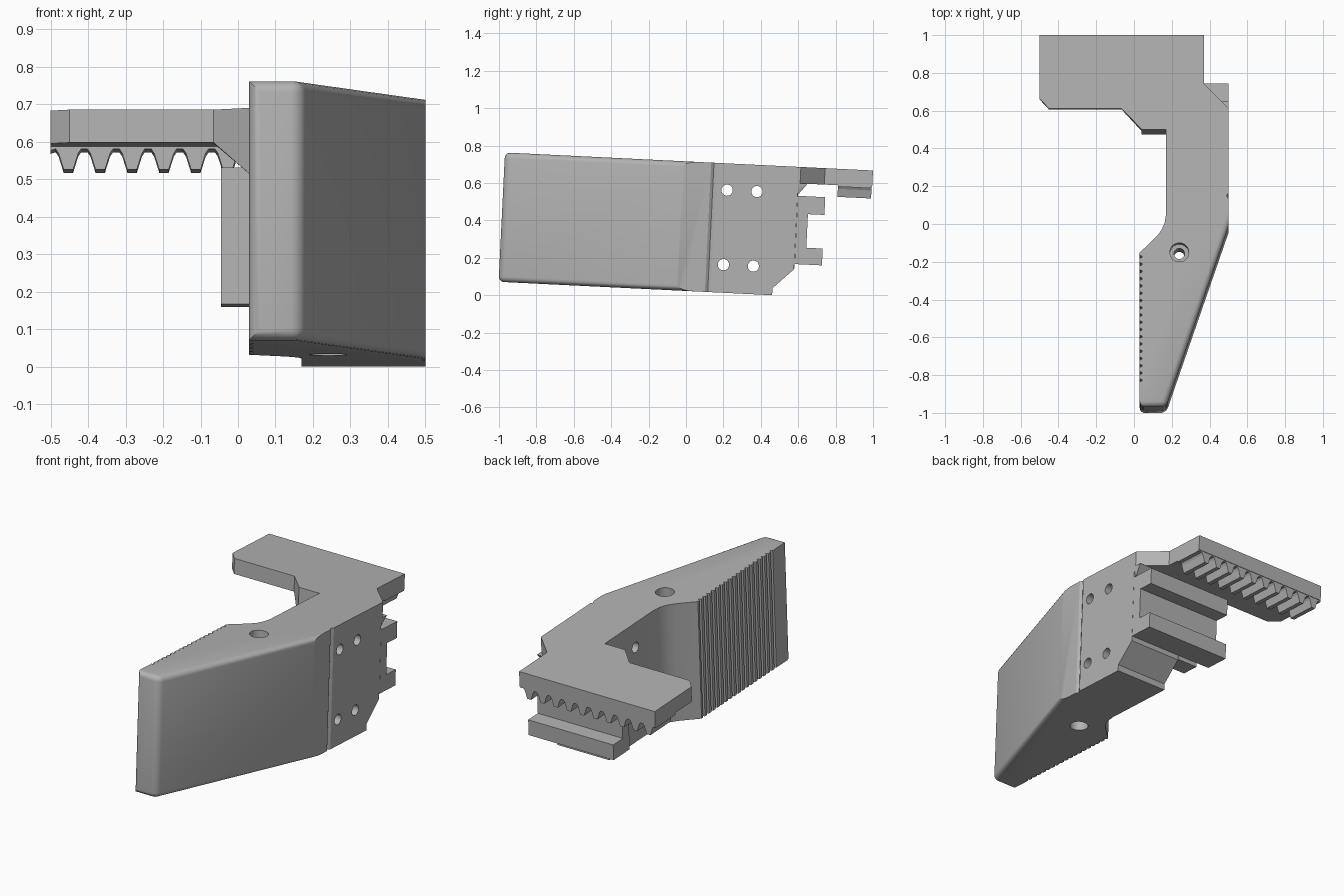
import bpy, bmesh, math
from mathutils import Vector

cube = bpy.data.objects.get("Cube")
if cube:
    bpy.data.objects.remove(cube)

TILT = -0.0488           # whole part leans slightly about x
BOTTOM, TOP = 0.023, 0.715

grey = bpy.data.materials.new("light grey")
grey.use_nodes = True
grey.diffuse_color = (0.45, 0.45, 0.45, 1)
grey.node_tree.nodes["Principled BSDF"].inputs["Base Color"].default_value = (0.45, 0.45, 0.45, 1)


def finish(name, bm):
    bmesh.ops.recalc_face_normals(bm, faces=bm.faces)
    mesh = bpy.data.meshes.new(name)
    bm.to_mesh(mesh)
    bm.free()
    mesh.materials.append(grey)
    obj = bpy.data.objects.new(name, mesh)
    bpy.context.collection.objects.link(obj)
    return obj


def prism(points, axis, lo, hi):
    """Extrude a flat outline along z (x, y points) or x (y, z) or y (x, z)."""
    place = {"z": lambda a, b, d: (a, b, d),
             "x": lambda a, b, d: (d, a, b),
             "y": lambda a, b, d: (a, d, b)}[axis]
    bm = bmesh.new()
    low = [bm.verts.new(place(a, b, lo)) for a, b in points]
    high = [bm.verts.new(place(a, b, hi)) for a, b in points]
    bm.faces.new(low)
    bm.faces.new(high)
    n = len(points)
    for i in range(n):
        j = (i + 1) % n
        bm.faces.new((low[i], low[j], high[j], high[i]))
    bmesh.ops.recalc_face_normals(bm, faces=bm.faces)
    return bm


def circle(a, b, r, n=32):
    return [(a + r * math.cos(i * math.tau / n), b + r * math.sin(i * math.tau / n))
            for i in range(n)]


def rect(a0, b0, a1, b1):
    return [(a0, b0), (a1, b0), (a1, b1), (a0, b1)]


def smooth(obj, angle=32):
    bpy.ops.object.select_all(action="DESELECT")
    obj.select_set(True)
    bpy.context.view_layer.objects.active = obj
    bpy.ops.object.shade_smooth_by_angle(angle=math.radians(angle))


def cut(obj, bm):
    cutter = finish("cutter", bm)
    cutter.hide_render = True
    mod = obj.modifiers.new("cut", "BOOLEAN")
    mod.operation, mod.solver, mod.object = "DIFFERENCE", "EXACT", cutter
    bpy.context.view_layer.objects.active = obj
    bpy.ops.object.modifier_apply(modifier=mod.name)
    bpy.data.objects.remove(cutter)


# Finger and arm: one plan outline with grip grooves along the inner face
outline = [(0.03, -1.004), (0.17, -1.004), (0.5, -0.05),
           (0.5, 0.1), (0.49, 0.115), (0.5, 0.13), (0.5, 0.57), (0.17, 0.57),
           (0.17, 0.02), (0.162, -0.03), (0.145, -0.068), (0.12, -0.1), (0.03, -0.187)]
for i in range(18):
    u = -0.2 - 0.0385 * i
    outline += [(0.03, u), (0.042, u - 0.006), (0.042, u - 0.012), (0.03, u - 0.018)]
bm = prism(outline, "z", BOTTOM, TOP)

# Round the rims of the nose and the outer slanted face
round_edges = []
for e in bm.edges:
    mid = (e.verts[0].co + e.verts[1].co) / 2
    upright = abs(e.verts[0].co.z - e.verts[1].co.z) > 0.1
    nose = mid.y < -1.0
    slant = abs(mid.x - 0.335) < 0.01 and mid.y < -0.4
    if nose or (slant and not upright):
        round_edges.append(e)
bmesh.ops.bevel(bm, geom=round_edges, offset=0.03, segments=5, profile=0.5, affect="EDGES")
body = finish("finger_and_arm", bm)

# Chamfer under the back of the arm
cut(body, prism([(0.46, -0.1), (0.46, 0.06), (0.571, 0.168), (0.7, 0.168), (0.7, -0.1)],
                "x", 0.1, 0.6))
# Stepped pivot hole and four mounting holes
cut(body, prism(circle(0.24, -0.185, 0.028), "z", -0.1, 0.9))
cut(body, prism(circle(0.24, -0.185, 0.05), "z", 0.56, 0.9))
cut(body, prism(circle(0.24, -0.185, 0.05), "z", -0.1, 0.18))
for u in (0.192, 0.352):
    for w in (0.173, 0.572):
        cut(body, prism(circle(u, w, 0.03), "x", 0.1, 0.6))
smooth(body)

# Top plate that carries the rack
plate = [(-0.5, 0.63), (-0.45, 0.576), (-0.065, 0.576), (0.04, 0.467), (0.17, 0.467),
         (0.17, 0.57), (0.5, 0.57), (0.5, 0.58), (0.37, 0.71), (0.37, 0.966), (-0.5, 0.966)]
finish("rack_plate", prism(plate, "z", 0.627, TOP))

# Sloped support under the plate
bm = bmesh.new()
for co in [(-0.065, 0.576, 0.627), (0.04, 0.467, 0.627), (0.5, 0.467, 0.627),
           (0.5, 0.62, 0.627), (-0.065, 0.62, 0.627), (0.04, 0.467, 0.53),
           (0.49, 0.467, 0.53), (0.49, 0.575, 0.57), (0.04, 0.575, 0.57)]:
    bm.verts.new(Vector(co))
bmesh.ops.convex_hull(bm, input=bm.verts)
finish("plate_support", bm)

# Rack with rounded roots
PITCH, ROOT, TIP = 0.085, 0.62, 0.565
profile = [(-0.5, 0.63), (-0.5, ROOT - 0.004)]
for i in range(10):
    x = -0.4525 + PITCH * i
    for dx, w in ((0.034, ROOT), (0.026, ROOT - 0.012), (0.0125, TIP)):
        profile.append((x - dx, w))
    for dx, w in ((0.0125, TIP), (0.026, ROOT - 0.012), (0.034, ROOT)):
        profile.append((x + dx, w))
profile += [(0.37, ROOT), (0.37, 0.63)]
finish("rack_teeth", prism(profile, "y", 0.783, 0.963))

# Wall joining the arm to the guide rail
finish("back_wall", prism(rect(0.04, 0.467, 0.17, 0.572), "z", 0.17, 0.627))

# Channel-shaped guide rail
channel = [(0.571, 0.195), (0.718, 0.195), (0.718, 0.285), (0.63, 0.285),
           (0.63, 0.465), (0.718, 0.465), (0.718, 0.56), (0.571, 0.56)]
finish("guide_rail", prism(channel, "x", -0.045, 0.5))

# Lean every part together
for name in ("finger_and_arm", "rack_plate", "plate_support", "rack_teeth",
             "back_wall", "guide_rail"):
    bpy.data.objects[name].rotation_euler.x = TILT
